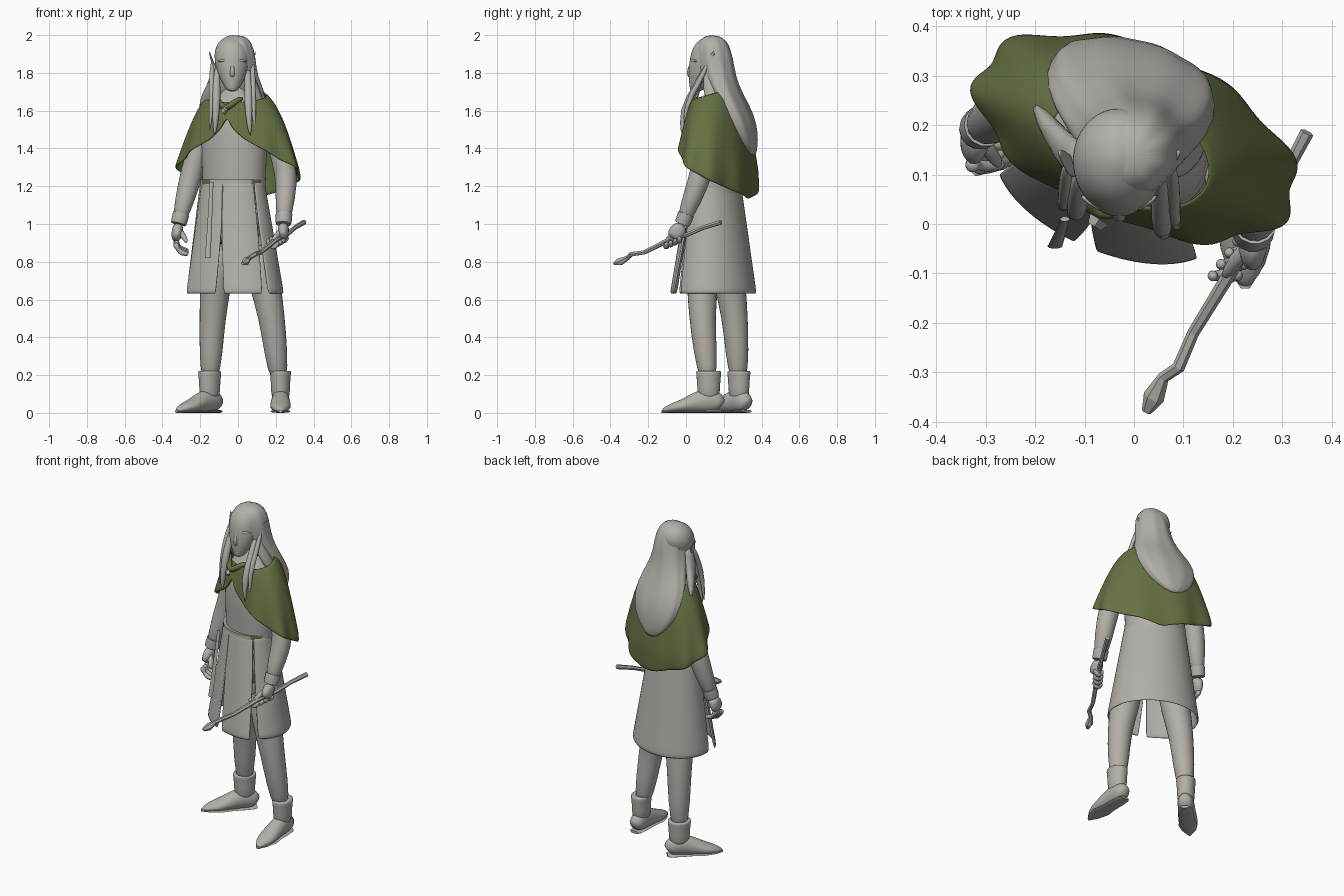
import bpy
import bmesh
from math import sin, cos, radians, pi, sqrt
from mathutils import Vector

cube = bpy.data.objects.get("Cube")
if cube:
    bpy.data.objects.remove(cube, do_unlink=True)


def material(name, colour):
    mat = bpy.data.materials.new(name)
    mat.use_nodes = True
    mat.diffuse_color = (*colour, 1)
    shader = mat.node_tree.nodes["Principled BSDF"]
    shader.inputs["Base Color"].default_value = (*colour, 1)
    return mat


GREY = material("warm grey", (.45, .43, .4))
GREEN = material("moss green", (.13, .165, .055))
TWIST = radians(23)  # the body is turned towards its right
SIDES = {"left": 1, "right": -1}


def oval(centre, half_width, half_depth, phi, turn):
    """Point on a level oval; phi runs from the front towards the left side."""
    x, y = half_width * sin(phi), -half_depth * cos(phi)
    return centre + Vector((x * cos(turn) + y * sin(turn), y * cos(turn) - x * sin(turn), 0))


def skin(name, rows, mat=GREY, closed=True, caps=True, rounding=1, thickness=0, smooth=True):
    """Join rows of points into one surface object."""
    bm = bmesh.new()
    grid = [[bm.verts.new(point) for point in row] for row in rows]
    count = len(rows[0])
    for low, high in zip(grid, grid[1:]):
        for i in range(count if closed else count - 1):
            following = (i + 1) % count
            bm.faces.new((low[i], low[following], high[following], high[i]))
    if caps:
        bm.faces.new(grid[0])
        bm.faces.new(grid[-1])
    bmesh.ops.recalc_face_normals(bm, faces=bm.faces)
    mesh = bpy.data.meshes.new(name)
    bm.to_mesh(mesh)
    bm.free()
    mesh.materials.append(mat)
    obj = bpy.data.objects.new(name, mesh)
    bpy.context.collection.objects.link(obj)
    if smooth:
        mesh.shade_smooth()
        if not rounding:
            mesh.set_sharp_from_angle(angle=radians(45))
    if thickness:
        shell = obj.modifiers.new("thickness", "SOLIDIFY")
        shell.thickness, shell.offset = thickness, 0
    if rounding:
        subdivision = obj.modifiers.new("rounding", "SUBSURF")
        subdivision.levels = subdivision.render_levels = rounding
    return obj


def stack(name, rings, turn=0, x=0, sides=24, ripple=0, **options):
    """Stack of level ovals given as (height, centre y, half width, half depth)."""
    rows = []
    for z, y, width, depth in rings:
        row = []
        for i in range(sides):
            phi = 2 * pi * i / sides
            fold = 1 + ripple * cos(9 * phi)
            row.append(oval(Vector((x, y, z)), width * fold, depth * fold, phi, turn))
        rows.append(row)
    return skin(name, rows, **options)


def tube(name, points, widths, heights=None, sides=10, **options):
    """Tube along points, with a half width and half height at each."""
    points = [Vector(point) for point in points]
    rows = []
    for i, (point, width, height) in enumerate(zip(points, widths, heights or widths)):
        axis = points[min(i + 1, len(points) - 1)] - points[max(i - 1, 0)]
        axis.normalize()
        hint = Vector((0, 1, 0)) if abs(axis.z) > .8 else Vector((0, 0, 1))
        across = axis.cross(hint).normalized()
        upward = across.cross(axis)
        angles = [2 * pi * k / sides for k in range(sides)]
        rows.append([point + across * width * cos(a) + upward * height * sin(a) for a in angles])
    return skin(name, rows, **options)


# Torso and neck
torso_profile = [(.85, .17), (1.2, .17), (1.5, .19), (1.6, .16), (1.67, .09), (1.72, .05), (1.8, .05)]
stack("torso", [(z, .16, width, width * .75) for z, width in torso_profile], TWIST, -.02)

# Head: the jaw widens to the temples, the crown is a dome
FACE_X = -.03
head_rings = []
for step in range(15):
    t = step / 14
    if t < .65:
        width = 1 - (1 - t / .65) ** 2 * .75
    else:
        width = sqrt(max(.03, 1 - ((t - .65) / .35) ** 2))
    head_rings.append((1.7 + .3 * t, .14 - .09 * (1 - t) ** 2, .095 * width, .105 * width))
stack("head", head_rings, x=FACE_X)
tube("nose", [(FACE_X, .03, 1.86), (FACE_X, .01, 1.79), (FACE_X, .03, 1.775)], (.008, .016, .01))
tube("mouth", [(FACE_X + s * .025, .03 - .01 * (s == 0), 1.75) for s in (-1, 0, 1)], (.004, .008, .004))


def mirrored(name, side, points, widths, heights=None):
    """Part beside the face, given for the left and mirrored for the right."""
    s = SIDES[side]
    tube(f"{side}_{name}", [(FACE_X + s * x, y, z) for x, y, z in points], widths, heights, sides=8)


# Brows, pointed ears and loose locks of hair
for side, s in SIDES.items():
    mirrored("brow", side, [(.01, .03, 1.85), (.04, .03, 1.87), (.08, .06, 1.86)], (.006, .008, .006))
    mirrored("ear", side, [(.085, .1, 1.8), (.1, .12, 1.84), (.125, .15, 1.92)],
             (.008, .01, .003), (.01, .028, .004))
    lean = .02 * s
    lock = [(.08, .11, 1.84), (.085, .055, 1.72), (.085, -lean, 1.6), (.095, -lean, 1.46)]
    mirrored("front_lock", side, lock, (.016, .024, .024, .006))
    thin_lock = [Vector(point) + Vector((.025, .015, .03)) for point in lock]
    mirrored("thin_lock", side, thin_lock, (.012, .016, .016, .004))
    mirrored("shoulder_hair", side, [(.075, .14, 1.87), (.095, .13, 1.76), (.13, .16 - lean, 1.68),
                                     (.17, .2 - lean * 2, 1.6)], (.025, .03, .03, .01), (.03, .05, .05, .02))

# Long hair falling down the back
stack("back_hair", [(2, .14, .03, .03), (1.97, .14, .08, .08), (1.88, .15, .1, .1), (1.78, .17, .11, .09),
                    (1.68, .22, .16, .08), (1.58, .28, .18, .075), (1.48, .315, .155, .06),
                    (1.41, .335, .1, .04), (1.36, .35, .03, .02)],
      turn=TWIST / 2, x=-.005, sides=36, ripple=.025)

# Short cape: it spreads over the shoulders, and the hem drops towards the back
cape_rows = []
for step in range(15):
    drop, row = step / 14, []
    for i in range(72):
        phi = 2 * pi * i / 72 - pi
        neck = 1.68 - .035 * cos(phi)
        hem = 1.57 - .44 * (abs(phi) / pi) ** .6
        z = neck + (hem - neck) * drop
        spread = min(1, (1.72 - z) / .45) ** .45
        fold = 1 + .045 * drop ** 2 * cos(9 * phi)
        row.append(oval(Vector((0, .165, z)), (.07 + .275 * spread) * fold,
                        (.07 + .115 * spread) * fold, phi, TWIST))
    cape_rows.append(row)
skin("cape", cape_rows, GREEN, caps=False, thickness=.01)
tube("cape_collar", [(-.13, .11, 1.67), (-.1, .05, 1.65), (-.07, .02, 1.6), (-.03, .03, 1.64), (.03, .06, 1.67)],
     (.014, .02, .017, .02, .014), mat=GREEN)
tube("clasp", [(-.07, .01, 1.6), (-.08, -.005, 1.6)], (.022, .015), sides=4, rounding=0, smooth=False)


# Tunic skirt: panels that part towards the hem, the front ones flatter
def skirt_panel(name, s, start, end, start_gap, end_gap, flat):
    rows = []
    for step in range(13):
        t = step / 12
        opening = max(0, t - .4)
        first, last = start + start_gap * opening, end - end_gap * opening
        centre = Vector((-.03 + .015 * t, .15, 1.23 - .6 * t))
        row = []
        for i in range(33):
            phi = s * radians(first + (last - first) * i / 32)
            squared = abs(cos(phi)) ** (-flat * t) if flat else 1
            row.append(oval(centre, .17 + .09 * t - .01 * flat, (.125 + .085 * t) * squared, phi, TWIST))
        rows.append(row)
    skin(name, rows, closed=False, caps=False, thickness=.012)


for side, s in SIDES.items():
    skirt_panel(f"front_{side}_panel", s, 0, 60, 9, 4, .4)
skirt_panel("back_panel", 1, 60, 300, 4, 4, 0)

# Belt with green fittings and a hanging end
belt = stack("belt", [(z, .15, .176, .132) for z in (1.2, 1.235)], TWIST, -.03, sides=80, rounding=0)
belt.data.materials.append(GREEN)
for face in belt.data.polygons:
    x, y, z = face.center
    if y < .15 and (-.19 < x < -.15 or .07 < x < .12):
        face.material_index = 1
tube("belt_end", [(-.14, .01, 1.22), (-.15, -.02, 1), (-.16, -.045, .82)], (.01, .012, .015), (.005,) * 3,
     rounding=0)


def limb(name, upper, middle, lower, widths):
    """Bent limb through three joints, with a ring halfway along each bone."""
    joints = [upper, upper.lerp(middle, .5), middle, middle.lerp(lower, .5), lower]
    tube(name, joints, widths, sides=14)


# Legs
for side, hip, knee, ankle in (
        ("left", (.1, .09, .9), (.18, .085, .5), (.22, .12, .15)),
        ("right", (-.1, .2, .9), (-.135, .26, .5), (-.15, .28, .15))):
    limb(f"{side}_leg", Vector(hip), Vector(knee), Vector(ankle), (.09, .088, .07, .064, .045))


# Boots: a foot from heel to toe, a flat sole and a flared shaft
def boot(side, ankle, heading):
    ahead = Vector((-sin(heading), -cos(heading), 0))
    reach = (-.07, -.05, 0, .07, .14, .2, .25)
    widths = (.03, .045, .05, .05, .06, .045, .01)
    heights = (.035, .055, .07, .055, .035, .025, .01)
    line = [ankle + ahead * distance for distance in reach]
    up = Vector((0, 0, 1))
    tube(f"{side}_foot", [p + up * h for p, h in zip(line, heights)], widths, heights, sides=14)
    tube(f"{side}_sole", [p + up * .008 for p in line], [w * .9 for w in widths], [.008] * len(line), rounding=0)
    shaft = [(.05, .05), (.15, .05), (.2, .055), (.225, .057), (.22, .045)]
    stack(f"{side}_boot_shaft", [(z, ankle.y, w, w * 1.2) for z, w in shaft], heading, ankle.x)


boot("left", Vector((.225, .12, 0)), 0)
boot("right", Vector((-.15, .28, 0)), radians(45))


# Sleeves, cuffs and hands; the fingers curl under a grip from the outer side
def arm(side, shoulder, elbow, wrist, grip, spread, curl, bend):
    s = SIDES[side]
    shoulder, elbow, wrist, grip, spread = map(Vector, (shoulder, elbow, wrist, grip, spread))
    limb(f"{side}_sleeve", shoulder, elbow, wrist, (.05, .06, .062, .054, .036))
    tube(f"{side}_cuff", [wrist.lerp(elbow, t) for t in (0, .05, .2)], (.04, .043, .044),
         sides=14, rounding=0)
    knuckles = grip + Vector((s * curl, 0, 0))
    tube(f"{side}_palm", [wrist, wrist.lerp(knuckles, .5), knuckles], (.032, .032, .024), (.034, .05, .046))
    for finger in range(4):
        centre = grip + spread * (finger / 3 - .5)
        path = []
        for step in range(5):
            angle = radians(bend) * step / 4
            path.append(centre + Vector((s * cos(angle), 0, -sin(angle))) * curl)
        tube(f"{side}_finger_{finger}", path, (.018, .018, .017, .015, .01), sides=8)
    thumb_tip = grip - spread * .6
    tube(f"{side}_thumb", [wrist.lerp(knuckles, .3), wrist.lerp(thumb_tip, .6), thumb_tip],
         (.018, .018, .01), sides=8)


arm("left", (.17, .1, 1.54), (.26, .085, 1.27), (.24, -.02, 1), (.21, -.07, .92), (.05, .07, .03), .03, 220)
arm("right", (-.17, .23, 1.54), (-.245, .24, 1.27), (-.315, .19, 1), (-.27, .15, .91), (0, .06, .02), .06, 100)

# Crooked wooden wand with a thick tip
tube("wand", [(.025, -.38, .79), (.04, -.35, .8), (.06, -.31, .82), (.09, -.29, .84), (.12, -.22, .85),
              (.2, -.09, .915), (.26, .01, .945), (.3, .09, .98), (.35, .185, 1.01)],
     (.01, .022, .012, .013, .012, .014, .012, .012, .014), sides=6, rounding=0, smooth=False)
